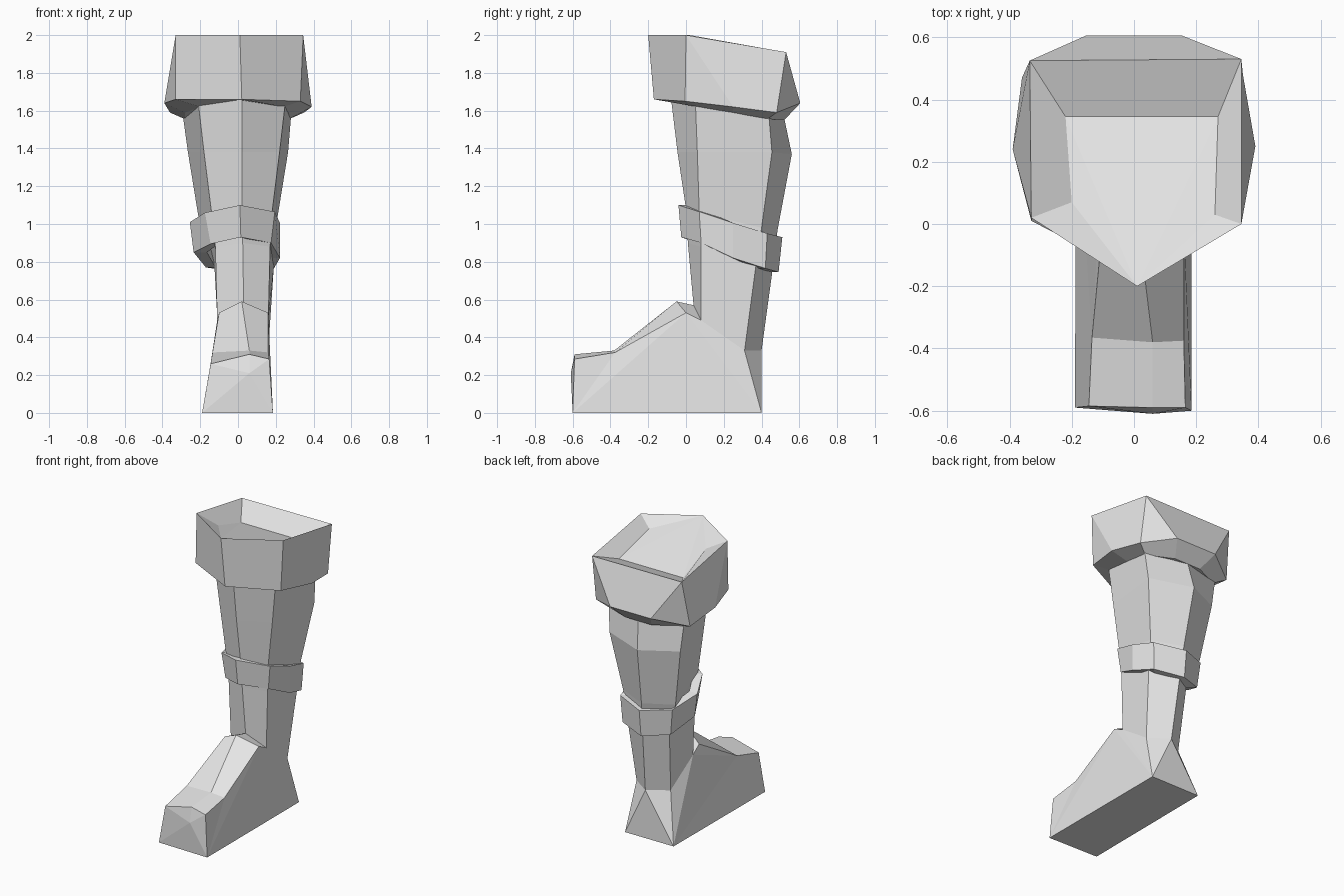
import bpy, bmesh

if "Cube" in bpy.data.objects:
    bpy.data.objects.remove(bpy.data.objects["Cube"])

grey = bpy.data.materials.new("plain grey")
grey.diffuse_color = (0.8, 0.8, 0.8, 1)
grey.use_nodes = True
grey.node_tree.nodes["Principled BSDF"].inputs["Base Color"].default_value = grey.diffuse_color


def finish(name, bm):
    bmesh.ops.recalc_face_normals(bm, faces=bm.faces)
    me = bpy.data.meshes.new(name)
    bm.to_mesh(me)
    bm.free()
    me.materials.append(grey)
    ob = bpy.data.objects.new(name, me)
    bpy.context.collection.objects.link(ob)
    return ob


def loft(name, rings, loop=False, caps=True):
    """Skin matching closed rings of points."""
    bm = bmesh.new()
    vs = [[bm.verts.new(p) for p in r] for r in rings]
    pairs = list(zip(vs, vs[1:])) + ([(vs[-1], vs[0])] if loop else [])
    n = len(vs[0])
    for a, b in pairs:
        for i in range(n):
            j = (i + 1) % n
            bm.faces.new((a[i], a[j], b[j], b[i]))
    if caps and not loop:
        bm.faces.new(vs[0])
        bm.faces.new(vs[-1])
    return finish(name, bm)


def shrink(ring, k, cx=0.0, cy=0.23):
    return [(cx + (x - cx) * k, cy + (y - cy) * k, z) for x, y, z in ring]


# Leg shaft: six-sided rings (front, right pair, back, left pair)
ankle = [(.03, .04, .57), (.16, .08, .49), (.16, .31, .33),
         (.03, .40, .33), (-.10, .31, .33), (-.11, .08, .49)]
loft("leg", [
    ankle,
    [(.025, .01, .90), (.17, .08, .88), (.19, .37, .78),
     (.01, .46, .77), (-.125, .36, .78), (-.12, .07, .88)],
    [(.02, .0, 1.08), (.18, .07, 1.06), (.20, .40, .98),
     (0, .485, .97), (-.20, .40, .98), (-.14, .07, 1.06)],
    [(.02, -.045, 1.38), (.22, .06, 1.38), (.265, .455, 1.38),
     (-.02, .56, 1.37), (-.265, .44, 1.38), (-.18, .06, 1.38)],
    [(.02, -.08, 1.67), (.25, .05, 1.64), (.28, .44, 1.56),
     (0, .52, 1.56), (-.29, .44, 1.56), (-.21, .05, 1.64)],
])

# Foot: instep, toe box, flat sole and pointed heel
P = dict(zip(("aF", "aFR", "aBR", "aB", "aBL", "aFL"), ankle))
P.update(
    iC=(.02, -.05, .59), iR=(.16, 0, .53), iL=(-.10, 0, .53),
    fC=(.06, -.38, .33), fR=(.16, -.375, .32), fL=(-.135, -.365, .32),
    tC=(.06, -.59, .31), tR=(.165, -.59, .285), tL=(-.145, -.585, .26),
    nose=(.06, -.61, .21),
    sR=(.185, -.60, 0), sL=(-.19, -.59, 0), hR=(.185, .40, 0), hL=(-.185, .40, 0))
bm = bmesh.new()
V = {k: bm.verts.new(p) for k, p in P.items()}
for f in ("aF aFR iR iC", "aF aFL iL iC", "iC iR fR fC", "iC iL fL fC",
          "fC fR tR tC", "fC fL tL tC", "tC tR nose", "tC tL nose",
          "tR sR nose", "tL sL nose", "sR sL nose", "sR sL hL hR",
          "aB hL hR", "aB aBR hR", "aB aBL hL",
          "hR sR tR fR iR aFR aBR", "hL sL tL fL iL aFL aBL",
          "aF aFR aBR aB aBL aFL"):
    bm.faces.new([V[k] for k in f.split()])
bmesh.ops.triangulate(bm, faces=[f for f in bm.faces if len(f.verts) > 4])
finish("foot", bm)

# Tilted strap around the calf
top = [(.01, -.04, 1.10), (.195, .07, 1.065), (.222, .25, 1.005), (.20, .43, .95),
       (0, .51, .93), (-.19, .42, .95), (-.255, .24, 1.01), (-.175, .07, 1.06)]
low = [(.015, -.025, .93), (.175, .08, .90), (.222, .25, .82), (.19, .42, .765),
       (0, .49, .745), (-.17, .41, .77), (-.235, .24, .85), (-.145, .07, .895)]
loft("strap", [shrink(top, .75), top, low, shrink(low, .7)], loop=True)

# Cuff: five-cornered rim, eight-cornered lower edge, sunken top
rim = [(.01, -.20, 2), (.345, 0, 2), (.345, .53, 1.91), (-.335, .525, 1.91), (-.33, .02, 2)]
edge = [(.02, -.17, 1.66), (.33, -.005, 1.65), (.39, .25, 1.62), (.35, .48, 1.59),
        (.155, .605, 1.64), (-.155, .605, 1.64), (-.36, .47, 1.59), (-.39, .24, 1.64),
        (-.33, .01, 1.66)]
under = [(.02, -.07, 1.655), (.24, .06, 1.62), (.27, .25, 1.59), (.27, .43, 1.555),
         (.10, .52, 1.55), (-.10, .52, 1.55), (-.28, .43, 1.555), (-.28, .25, 1.59),
         (-.20, .06, 1.62)]
well = [(.26, .03, 1.93), (.27, .345, 1.84), (-.22, .345, 1.84), (-.20, .07, 1.93)]
bm = bmesh.new()
r, e, u, w = ([bm.verts.new(p) for p in ring] for ring in (rim, edge, under, well))
for i in range(9):
    j = (i + 1) % 9
    bm.faces.new((e[i], e[j], u[j], u[i]))
bm.faces.new(u)
for f in ((r[0], r[1], e[1], e[0]), (r[1], e[1], e[2]), (r[1], r[2], e[3], e[2]),
          (r[2], e[3], e[4]), (r[2], r[3], e[5], e[4]), (r[3], e[5], e[6]),
          (r[3], r[4], e[7], e[6]), (r[4], e[7], e[8]), (r[4], r[0], e[0], e[8]),
          (r[0], r[1], w[0]), (r[1], r[2], w[1], w[0]), (r[2], r[3], w[2], w[1]),
          (r[3], r[4], w[3], w[2]), (r[4], r[0], w[3]),
          (r[0], w[0], w[1]), (r[0], w[1], w[2]), (r[0], w[2], w[3])):
    bm.faces.new(f)
finish("cuff", bm)
